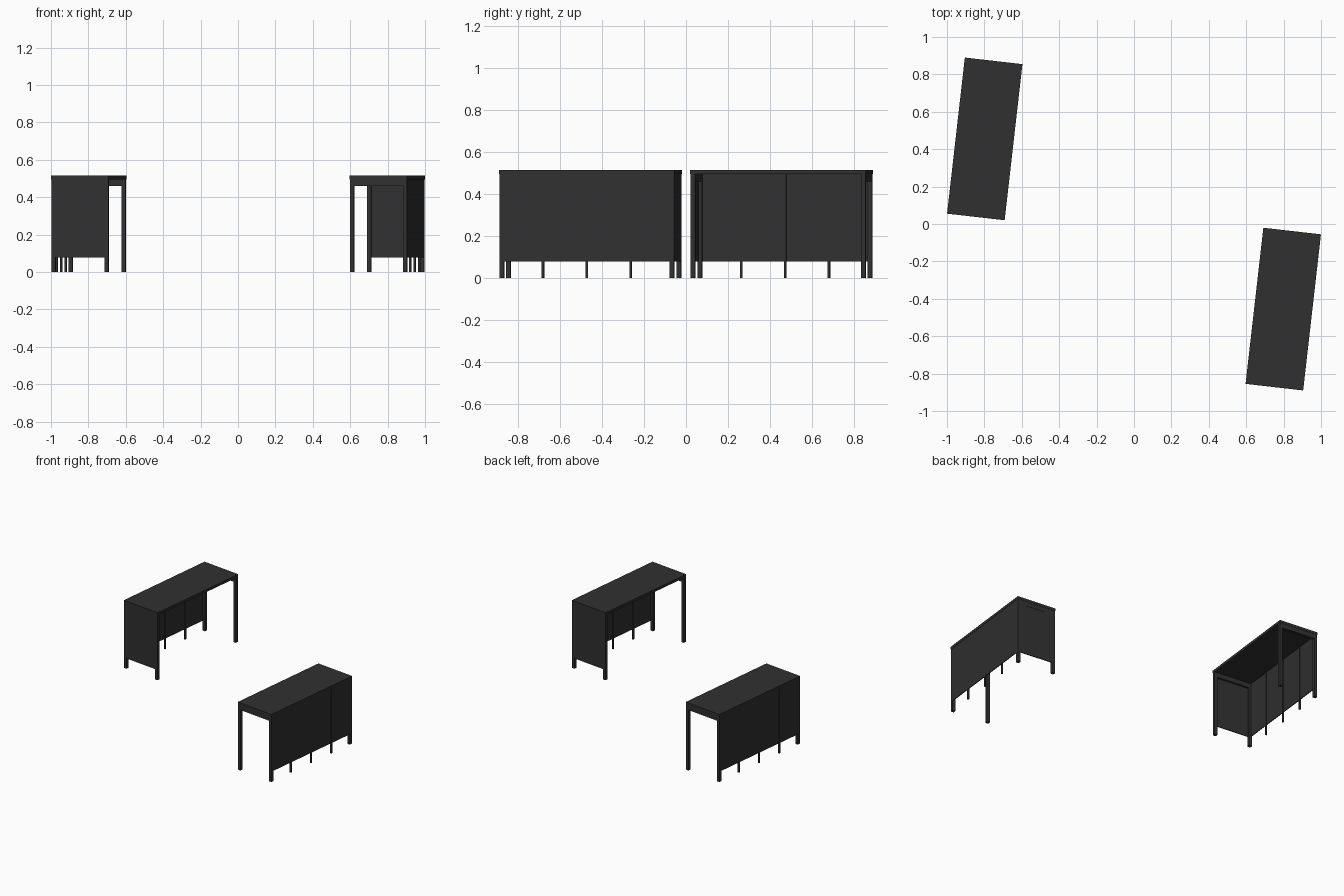
import bpy, math
from mathutils import Matrix

if "Cube" in bpy.data.objects:
    bpy.data.objects.remove(bpy.data.objects["Cube"])

W, L = 0.31, 0.84            # footprint of one shelter
X, Y = W / 2, L / 2
TOP, ROOF, BEAM, WALL = 0.515, 0.495, 0.46, 0.078
POST, MULLION, PANEL = 0.022, 0.011, 0.006

dark = bpy.data.materials.new("dark_metal")
dark.diffuse_color = (0.03, 0.03, 0.03, 1)
dark.use_nodes = True
dark.node_tree.nodes["Principled BSDF"].inputs["Base Color"].default_value = dark.diffuse_color


def box(name, place, x, y, z):
    """Box spanning the given (min, max) ranges, placed by a matrix."""
    bpy.ops.mesh.primitive_cube_add(size=1)
    ob = bpy.context.object
    ob.name = name
    mid = [(a + b) / 2 for a, b in (x, y, z)]
    size = [b - a for a, b in (x, y, z)]
    ob.data.transform(Matrix.Translation(mid) @ Matrix.Diagonal((*size, 1)))
    ob.matrix_world = place
    ob.data.materials.append(dark)


def shelter(side, place):
    def part(name, *ranges):
        box(f"{side}_{name}", place, *ranges)

    # roof slab
    part("roof", (-X, X), (-Y, Y), (ROOF, TOP))

    # corner posts
    e = 0.0015
    for sx, sy, label in ((-1, -1, "inner_back"), (1, -1, "inner_front"),
                          (-1, 1, "outer_back"), (1, 1, "outer_front")):
        xs = sorted((sx * (X - e), sx * (X - e - POST)))
        ys = sorted((sy * (Y - e), sy * (Y - e - POST)))
        part(f"{label}_post", xs, ys, (0, ROOF))

    # end beams under the roof
    a = X - e - POST
    for sy, label in ((-1, "inner"), (1, "outer")):
        ys = sorted((sy * (Y - e), sy * (Y - e - POST)))
        part(f"{label}_end_beam", (-a, a), ys, (BEAM, ROOF))

    # back wall panels with slim uprights between them
    b = Y - e - POST
    edges = [-b] + [(-Y + L * i / 4) for i in (1, 2, 3)] + [b]
    for i in range(4):
        part(f"back_panel_{i + 1}", (-X + 0.002, -X + 0.002 + PANEL),
             (edges[i], edges[i + 1]), (WALL, ROOF))
    for i, y in enumerate(edges[1:4]):
        part(f"back_upright_{i + 1}", (-X + e, -X + e + MULLION),
             (y - MULLION / 2, y + MULLION / 2), (0, ROOF))

    # closed end wall
    part("end_panel", (-a, a), (-Y + 0.002, -Y + 0.002 + PANEL), (WALL, BEAM))


# two shelters facing each other, half a turn apart
tilt = Matrix.Translation((-0.798, 0.455, 0)) @ Matrix.Rotation(math.radians(-6.5), 4, 'Z')
shelter("left", tilt)
shelter("right", Matrix.Rotation(math.pi, 4, 'Z') @ tilt)
